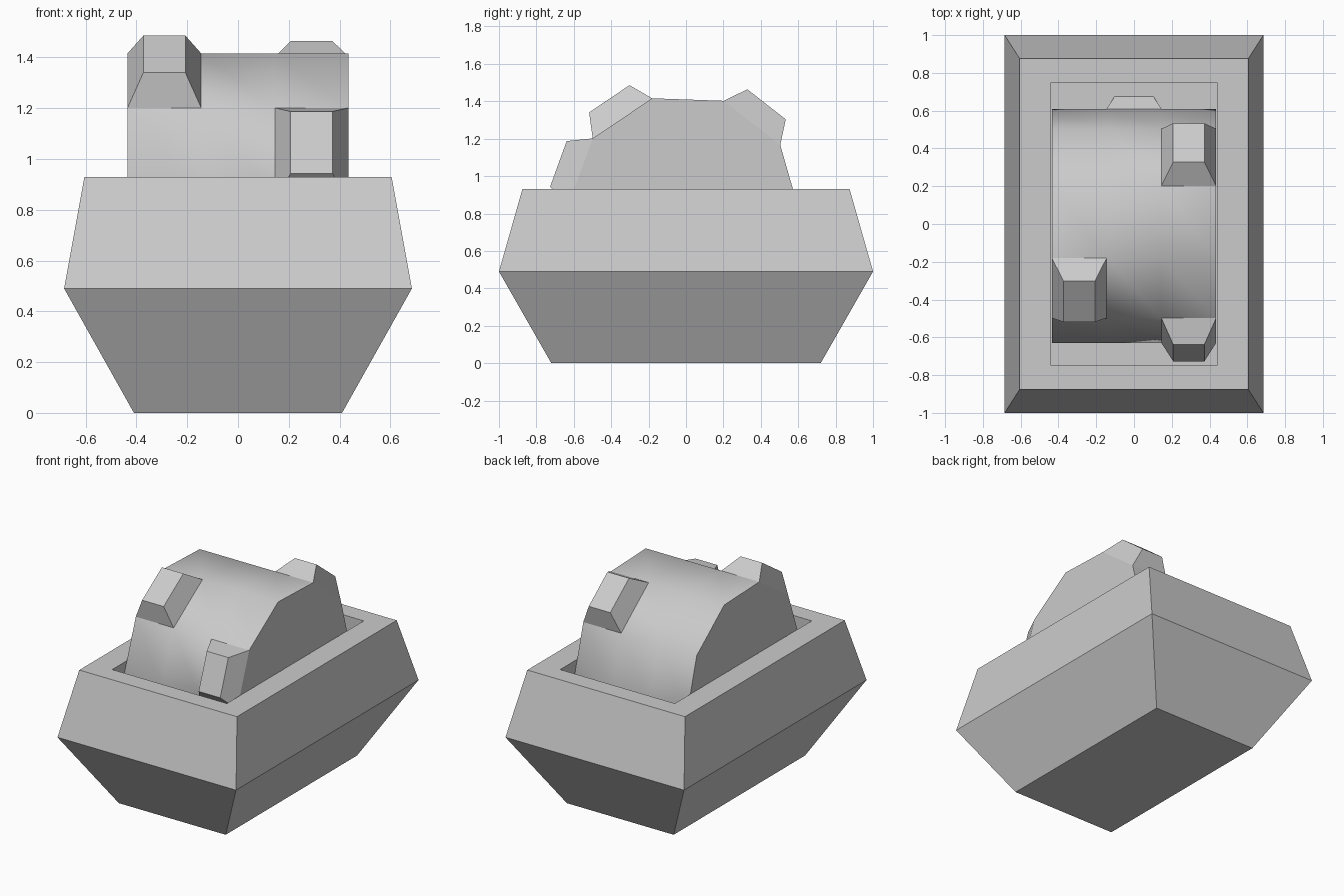
import bpy, bmesh
from math import cos, sin, radians
from mathutils import Vector

if "Cube" in bpy.data.objects:
    bpy.data.objects.remove(bpy.data.objects["Cube"])


def finish(name, bm):
    bmesh.ops.recalc_face_normals(bm, faces=bm.faces[:])
    mesh = bpy.data.meshes.new(name)
    bm.to_mesh(mesh)
    bm.free()
    obj = bpy.data.objects.new(name, mesh)
    bpy.context.collection.objects.link(obj)
    return obj


def bridge(bm, a, b):
    n = len(a)
    return [bm.faces.new((a[i], a[(i + 1) % n], b[(i + 1) % n], b[i])) for i in range(n)]


# Housing: stacked rectangles (half x, half y, z), ending in the shallow well
bm = bmesh.new()
levels = [(.41, .72, 0), (.685, 1, .49), (.605, .875, .93), (.44, .75, .93), (.44, .75, .73)]
rings = [[bm.verts.new((sx * x, sy * y, z)) for sx, sy in ((-1, -1), (1, -1), (1, 1), (-1, 1))]
         for x, y, z in levels]
for a, b in zip(rings, rings[1:]):
    bridge(bm, a, b)
bm.faces.new(rings[0][::-1])
bm.faces.new(rings[-1])
finish("housing", bm)

# Drum: ten-sided roller, three columns wide
CY, CZ, R, SIDES = -.01, .82, .62, 10
bm = bmesh.new()
rings = [[bm.verts.new((x, CY + R * cos(radians(36 * i - 2)), CZ + R * sin(radians(36 * i - 2))))
          for i in range(SIDES)] for x in (-.435, -.145, .145, .435)]
cells = [bridge(bm, a, b) for a, b in zip(rings, rings[1:])]
bm.faces.new(rings[0])
bm.faces.new(rings[-1])
for column in cells:
    for f in column:
        f.smooth = True
bmesh.ops.recalc_face_normals(bm, faces=bm.faces[:])

# Pins: tapered teeth raised from single cells (column, side)
for col, side in ((2, 1), (0, 3), (2, 4), (1, 9)):
    face = cells[col][side]
    normal, centre = face.normal.copy(), face.calc_center_median()
    base = list(face.verts)
    top = []
    for v in base:
        d = v.co - centre
        along = d - Vector((d.x, 0, 0))
        top.append(bm.verts.new(centre + normal * .126 + Vector((d.x * .57, 0, 0)) + along * .68))
    bm.faces.remove(face)
    bridge(bm, base, top)
    bm.faces.new(top)
finish("pinned_drum", bm)
